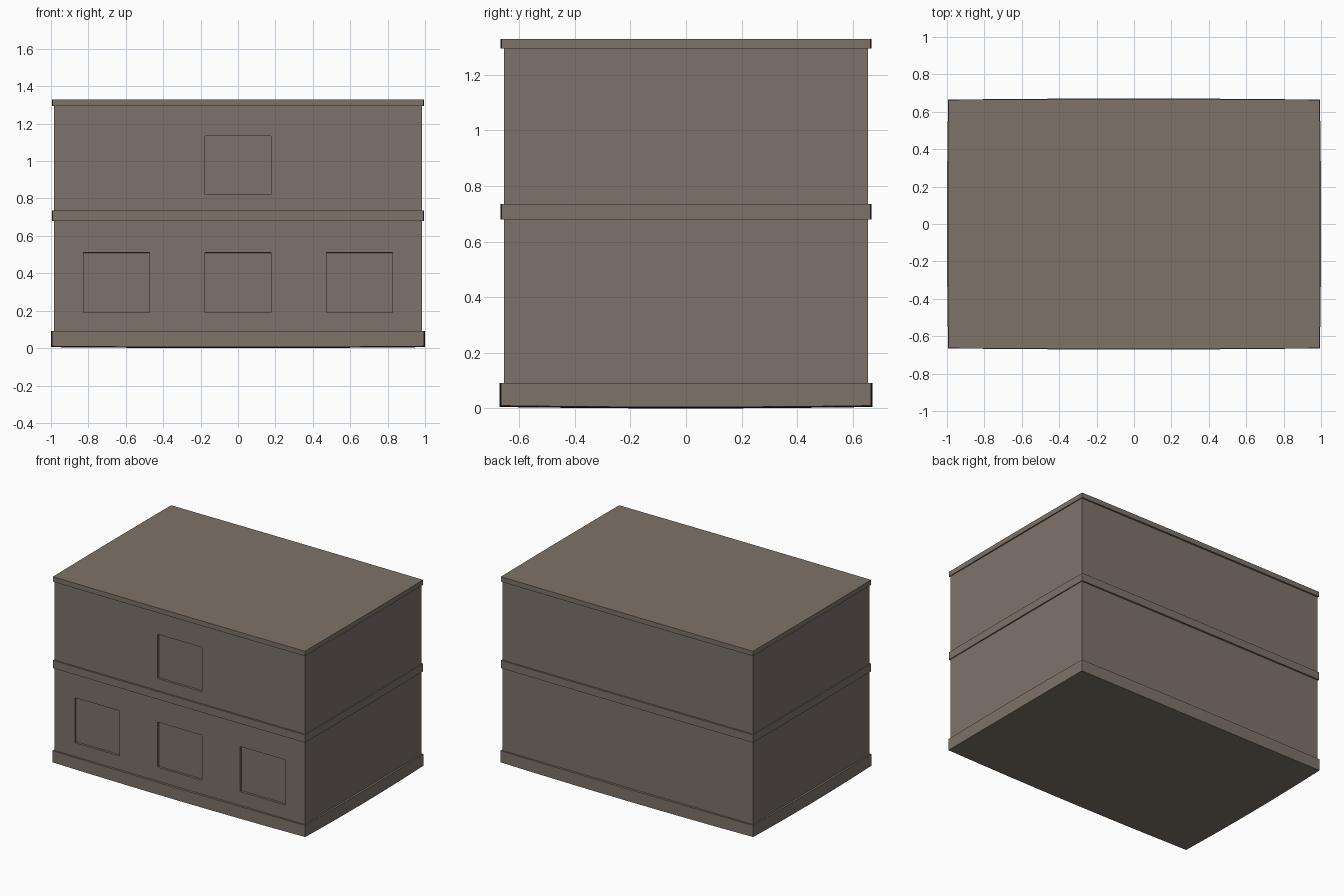
import bpy, bmesh
from mathutils import Vector

if "Cube" in bpy.data.objects:
    bpy.data.objects.remove(bpy.data.objects["Cube"])


def material(name, rgb):
    m = bpy.data.materials.new(name)
    m.diffuse_color = (*rgb, 1.0)
    m.use_nodes = True
    m.node_tree.nodes["Principled BSDF"].inputs["Base Color"].default_value = m.diffuse_color
    return m


STONE = material("grey brown stone", (0.205, 0.171, 0.147))
TRIM = material("warm stone trim", (0.207, 0.173, 0.140))


def finish(bm, name, mat):
    bmesh.ops.recalc_face_normals(bm, faces=bm.faces[:])
    me = bpy.data.meshes.new(name)
    bm.to_mesh(me)
    bm.free()
    me.materials.append(mat)
    ob = bpy.data.objects.new(name, me)
    bpy.context.collection.objects.link(ob)
    return ob


def box(hx, hy, z0, z1):
    bm = bmesh.new()
    bmesh.ops.create_cube(bm, size=2)
    for v in bm.verts:
        v.co = Vector((v.co.x * hx, v.co.y * hy, z0 if v.co.z < 0 else z1))
    return bm


# Slab running round the building, its sides swelling slightly between corners
def slab(name, hx, hy, z0, z1, bulge, sag=0.0):
    bm = box(hx, hy, z0, z1)
    bmesh.ops.subdivide_edges(bm, edges=bm.edges[:], cuts=7, use_grid_fill=True)
    for v in bm.verts:
        u, w = v.co.x / hx, v.co.y / hy
        v.co.x += u * bulge * (1 - w * w)
        v.co.y += w * bulge * (1 - u * u)
        if v.co.z < z0 + 1e-5:
            v.co.z -= sag * (1 - (u * u + w * w) / 2)
    return finish(bm, name, TRIM)


# Walls with square window recesses pressed into the front
HALF_W, HALF_D = 0.985, 0.654
WINDOWS = [(-0.65, 0.19, 0.51), (0.0, 0.19, 0.51), (0.65, 0.19, 0.51),
           (0.0, 0.82, 1.135)]
bm = box(HALF_W, HALF_D, 0.05, 1.31)
xs = sorted({round(c + s * 0.176, 4) for c, _, _ in WINDOWS for s in (-1, 1)})
zs = sorted({z for _, a, b in WINDOWS for z in (a, b)})
cuts = [(Vector((x, 0, 0)), Vector((1, 0, 0))) for x in xs]
cuts += [(Vector((0, 0, z)), Vector((0, 0, 1))) for z in zs]
for co, no in cuts:
    bmesh.ops.bisect_plane(bm, geom=bm.verts[:] + bm.edges[:] + bm.faces[:],
                           plane_co=co, plane_no=no)
bmesh.ops.recalc_face_normals(bm, faces=bm.faces[:])


def is_window(f):
    c = f.calc_center_median()
    return c.y < -HALF_D + 0.001 and any(
        abs(c.x - x) < 0.05 and a < c.z < b for x, a, b in WINDOWS)


panes = [f for f in bm.faces if is_window(f)]
bmesh.ops.inset_individual(bm, faces=panes, thickness=0.0005, depth=-0.016)
finish(bm, "walls", STONE)

# Plinth, floor band and flat roof
slab("plinth", 0.994, 0.665, 0.010, 0.092, 0.006, sag=0.010)
slab("floor_band", 0.991, 0.664, 0.680, 0.735, 0.003)
slab("roof_slab", 0.991, 0.664, 1.295, 1.330, 0.003)
